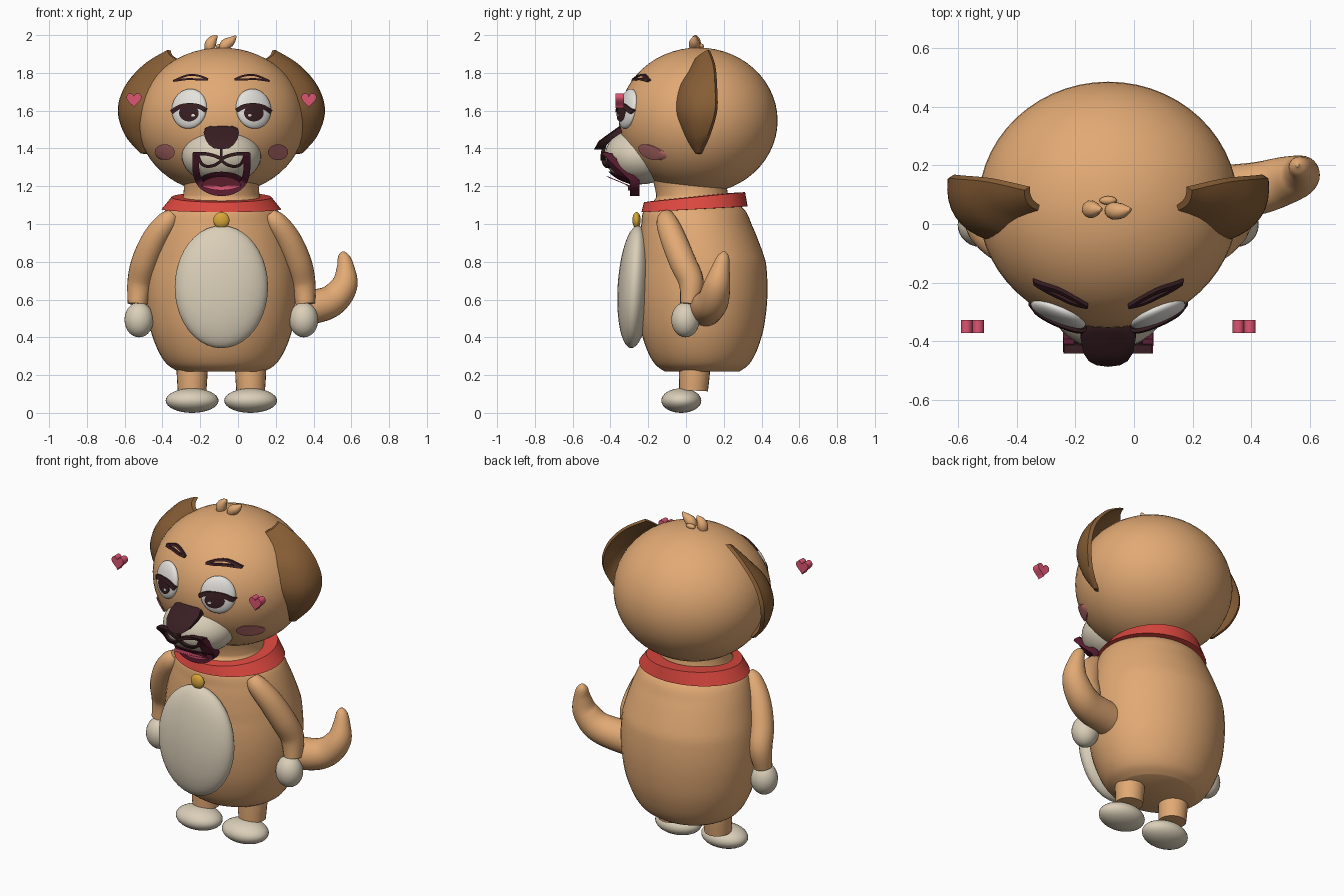
import bpy, bmesh, math
from mathutils import Vector, Matrix

if "Cube" in bpy.data.objects:
    bpy.data.objects.remove(bpy.data.objects["Cube"])

CX = -0.088  # the character's own symmetry plane


def mat(name, rgb):
    m = bpy.data.materials.new(name)
    m.diffuse_color = (*rgb, 1)
    m.use_nodes = True
    m.node_tree.nodes["Principled BSDF"].inputs["Base Color"].default_value = m.diffuse_color
    return m


TAN = mat("tan_fur", (.76, .40, .175))
CREAM = mat("cream_fur", (.70, .62, .48))
BROWN = mat("ear_brown", (.24, .11, .036))
RED = mat("collar_red", (.72, .065, .05))
GOLD = mat("tag_gold", (.68, .38, .04))
DARK = mat("dark_brown", (.04, .013, .016))
MAROON = mat("mouth_maroon", (.11, .013, .035))
PINK = mat("pink", (.72, .09, .17))
BLUSH = mat("cheek_blush", (.55, .17, .17))
WHITE = mat("eye_white", (.78, .76, .72))


def finish(bm, name, m, angle=40):
    bmesh.ops.recalc_face_normals(bm, faces=bm.faces)
    me = bpy.data.meshes.new(name)
    bm.to_mesh(me)
    bm.free()
    me.materials.append(m)
    ob = bpy.data.objects.new(name, me)
    ob.location.x = CX
    bpy.context.collection.objects.link(ob)
    bpy.ops.object.select_all(action='DESELECT')
    ob.select_set(True)
    bpy.context.view_layer.objects.active = ob
    bpy.ops.object.shade_smooth_by_angle(angle=math.radians(angle))
    return ob


def smooth(pts, n=6):
    """Catmull-Rom interpolation of tuples of any length."""
    p = [pts[0], *pts, pts[-1]]
    out = []
    for i in range(1, len(p) - 2):
        for k in range(n):
            t = k / n
            out.append(tuple(.5 * (2 * b + (c - a) * t + (2 * a - 5 * b + 4 * c - d) * t * t
                                   + (3 * b - a - 3 * c + d) * t ** 3)
                             for a, b, c, d in zip(*p[i - 1:i + 3])))
    return out + [tuple(pts[-1])]


def ellipsoid(name, c, r, m, rx=0, rz=0, seg=40):
    bm = bmesh.new()
    M = (Matrix.Translation(c) @ Matrix.Rotation(rz, 4, 'Z') @ Matrix.Rotation(rx, 4, 'X')
         @ Matrix.Diagonal((*r, 1)))
    bmesh.ops.create_uvsphere(bm, u_segments=seg, v_segments=seg // 2, radius=1, matrix=M)
    return finish(bm, name, m)


def loft(name, rings, m, caps=True):
    bm = bmesh.new()
    vs = [[bm.verts.new(p) for p in ring] for ring in rings]
    n = len(vs[0])
    pairs = list(zip(vs, vs[1:])) + ([] if caps else [(vs[-1], vs[0])])
    for a, b in pairs:
        for i in range(n):
            bm.faces.new((a[i], a[(i + 1) % n], b[(i + 1) % n], b[i]))
    if caps:
        bm.faces.new(vs[0])
        bm.faces.new(vs[-1])
    return finish(bm, name, m)


def oval(y, z, rx, ry, tilt=0, n=48):
    return [(rx * math.cos(a), y + ry * math.sin(a), z + tilt * ry * math.sin(a))
            for a in (2 * math.pi * i / n for i in range(n))]


def tube(name, pts, m, n=20):
    """Tapered limb through (x, y, z, radius) points."""
    p = smooth(pts)
    rings = []
    for i, q in enumerate(p):
        d = Vector(p[min(i + 1, len(p) - 1)][:3]) - Vector(p[max(i - 1, 0)][:3])
        d.normalize()
        u = d.cross(Vector((0, 1, 0))).normalized()
        v = d.cross(u)
        rings.append([Vector(q[:3]) + q[3] * (math.cos(a) * u + math.sin(a) * v)
                      for a in (2 * math.pi * k / n for k in range(n))])
    return loft(name, rings, m)


def plate(name, outline, yf, th, m, s=1):
    """Closed x-z outline laid on the surface y = yf(x, z), th thick."""
    cx = sum(p[0] for p in outline) / len(outline)
    cz = sum(p[1] for p in outline) / len(outline)
    rings = []
    for f, back in ((.02, 0), (.35, 0), (.7, 0), (1, 0), (1, th), (.7, th), (.02, th)):
        pts = [(cx + (x - cx) * f, cz + (z - cz) * f) for x, z in outline]
        rings.append([(s * x, yf(x, z) + back, z) for x, z in pts])
    return loft(name, rings, m)


def strip(name, pts, w, yf, th, m, s=1):
    """Painted line of half width w along x-z points, laid on yf."""
    p = smooth(pts)
    rings = []
    for i, (x, z) in enumerate(p):
        a, b = p[max(i - 1, 0)], p[min(i + 1, len(p) - 1)]
        d = Vector((b[0] - a[0], b[1] - a[1])).normalized() * w
        e = [(x - d.y, z + d.x), (x + d.y, z - d.x)]
        rings.append([(s * q[0], yf(*q) + k, q[1]) for q, k in
                      ((e[0], 0), (e[1], 0), (e[1], th), (e[0], th))])
    return loft(name, rings, m)


def bulge(y, ry, x0, rx, z0, rz, off):
    return lambda x, z: y - off - ry * math.sqrt(
        max(0, 1 - ((x - x0) / rx) ** 2 - ((z - z0) / rz) ** 2))


def circle(x, z, rx, rz, n=28):
    return [(x + rx * math.cos(2 * math.pi * i / n), z + rz * math.sin(2 * math.pi * i / n))
            for i in range(n)]


# Body with neck, belly, collar, tag
prof = [(.22, .23), (.26, .29), (.34, .34), (.46, .38), (.62, .4), (.78, .393), (.92, .362),
        (1.02, .328), (1.08, .29), (1.13, .215), (1.17, .2), (1.24, .2)]
loft("body", [oval(.085 - .045 * max(0, z - .8) / .3, z, r, r * (.865 + .1 * max(0, z - 1) / .2))
              for z, r in smooth(prof)], TAN)
ellipsoid("belly", (0, -.272, .667), (.247, .09, .325), CREAM, rx=-.06)
loft("collar", [oval(.045, 1.078, .317, .281, .055), oval(.045, 1.142, .265, .268, .1),
                oval(.04, 1.145, .19, .19, .1), oval(.04, 1.075, .19, .19, .055)], RED, caps=False)
ellipsoid("tag", (0, -.262, 1.02), (.043, .022, .043), GOLD)

# Head, muzzle, hair
ellipsoid("head", (0, .065, 1.547), (.443, .42, .387), TAN, seg=56)
ellipsoid("muzzle", (0, -.24, 1.36), (.21, .19, .15), CREAM)
tube("hair_left", [(-.06, .05, 1.9, .02), (-.06, .05, 1.945, .03), (-.045, .05, 1.975, .024),
                   (-.022, .05, 1.998, .005)], TAN, 14)
tube("hair_right", [(.01, .05, 1.9, .02), (.02, .045, 1.945, .03), (.05, .045, 1.968, .024),
                    (.077, .05, 1.995, .005)], TAN, 14)
ellipsoid("hair_back", (0, .08, 1.94), (.03, .015, .015), TAN, seg=16)

# Tail
tube("tail", [(.33, .1, .55, .095), (.5, .12, .565, .09), (.592, .145, .6, .083),
              (.652, .165, .68, .07), (.657, .185, .77, .047), (.647, .198, .83, .03),
              (.645, .2, .855, .006)], TAN, 24)

# Surfaces that the painted details follow
face = bulge(.065, .42, 0, .443, 1.547, .387, .012)
muzzle = bulge(-.24, .19, 0, .21, 1.36, .15, .012)
eye_bulge = bulge(0, .035, .17, .095, 1.61, .105, .006)


def eye(x, z):
    return -.307 + .42 * (x - .17) + .17 * (z - 1.61) + eye_bulge(x, z)


def mouth(x, z):
    return min(max(-.43, min(-.285, -.43 + (1.37 - z) * 1.04)), muzzle(x, z))


def tongue(x, z):
    return min(max(-.43, -.3 - 2.4 * max(0, z - 1.2)), mouth(x, z) - .022)


def nose(x, z):
    return (-.35 - (1.52 - z) * 1.4 if z > 1.44 else -.462 - (1.44 - z) * .55) + 1.2 * x * x


heart = [(.0025 * 16 * math.sin(t) ** 3,
          1.66 + .0027 * (13 * math.cos(t) - 5 * math.cos(2 * t) - 2 * math.cos(3 * t)
                          - math.cos(4 * t)))
         for t in (2 * math.pi * (i + .5) / 32 for i in range(32))]

# Ear rows: outer edge (x, y, z), inner edge (x, y, z)
ear_rows = smooth([(.285, .115, 1.922, .235, .045, 1.87), (.41, .143, 1.845, .275, .015, 1.82),
                   (.51, .153, 1.73, .365, -.035, 1.73), (.547, .153, 1.6, .41, -.055, 1.6),
                   (.51, .115, 1.47, .415, -.01, 1.47), (.43, .07, 1.375, .405, .05, 1.375)])

for s, side in ((-1, "left"), (1, "right")):
    # Limbs
    tube("arm_" + side, [(s * .255, -.1, 1.05, .035), (s * .29, -.1, 1.01, .057),
                         (s * .352, -.067, .92, .068), (s * .405, -.018, .8, .071),
                         (s * .432, .028, .69, .066), (s * .445, .02, .575, .051)], TAN)
    ellipsoid("hand_" + side, (s * .436, -.003, .493), (.077, .075, .093), CREAM, seg=28)
    tube("leg_" + side, [(s * .155, .04, .118, .076), (s * .155, .045, .22, .082),
                         (s * .155, .05, .36, .082)], TAN, 24)
    ellipsoid("foot_" + side, (s * .155, -.025, .065), (.14, .106, .065), CREAM, seg=32)

    # Ear: cupped leaf with thickness
    rings = []
    for ox, oy, oz, ix, iy, iz in ear_rows:
        front, back = [], []
        for k in range(9):
            t = k / 8
            b = .16 * t * (1 - t) * math.hypot(ox - ix, oy - iy) / .2
            x, y = ix + (ox - ix) * t + .86 * b, iy + (oy - iy) * t - .5 * b
            z = iz + (oz - iz) * t
            front.append((s * x, y, z))
            back.append((s * (x - .018), y + .012, z - .004))
        rings.append(front + back[::-1])
    loft("ear_" + side, rings, BROWN)

    # Eyes, lashes, brows
    ellipsoid("eye_" + side, (s * .17, -.307, 1.61), (.1, .035, .107), WHITE, rx=-.17, rz=s * .4,
              seg=32)
    plate("iris_" + side, circle(.172, 1.588, .052, .045), eye, .009, DARK, s)
    plate("glint_" + side, circle(.15, 1.575, .01, .007, 12),
          lambda x, z: eye(x, z) - .004, .006, WHITE, s)
    strip("lash_" + side, [(.08, 1.6), (.12, 1.622), (.17, 1.628), (.22, 1.62), (.265, 1.592)],
          .012, lambda x, z: eye(x, z) - .006, .012, DARK, s)
    for k, dz in (("upper", .01), ("lower", -.01)):
        strip(f"brow_{k}_{side}", [(.07, 1.766), (.12, 1.775 + dz), (.18, 1.777 + dz),
                                   (.255, 1.757)], .005, face, .014, DARK, s)

    # Cheeks, mouth lines, floating hearts
    plate("cheek_" + side, circle(.3, 1.38, .053, .042), face, .009, BLUSH, s)
    strip("lip_bar_" + side, [(.15, 1.372), (.09, 1.372), (.04, 1.362), (0, 1.345)], .009,
          lambda x, z: mouth(x, z) - .012, .03, DARK, s)
    strip("lip_curve_" + side, [(.125, 1.36), (.105, 1.32), (.075, 1.305), (.035, 1.312),
                                (0, 1.335)], .008, lambda x, z: mouth(x, z) - .008, .02, DARK, s)
    plate("heart_" + side, [(x + .463, z) for x, z in heart], lambda x, z: -.372, .045, PINK, s)

# Mouth, tongue, nose
strip("mouth_rim", [(-.135, 1.375), (-.134, 1.28), (-.112, 1.215), (-.062, 1.178), (0, 1.166),
                    (.062, 1.178), (.112, 1.215), (.134, 1.28), (.135, 1.375)], .018,
      lambda x, z: mouth(x, z) - .012, .05, MAROON)
plate("mouth_inside", circle(0, 1.225, .12, .052), mouth, .04, MAROON)
plate("tongue", [(x, max(z, 1.178 + x * x * 2)) for x, z in circle(0, 1.2, .105, .052)],
      tongue, .012, PINK)
half = [(0, 1.395), (.04, 1.401), (.066, 1.42), (.085, 1.45), (.094, 1.485), (.085, 1.508),
        (.055, 1.52)]
plate("nose", half + [(0, 1.522)] + [(-x, z) for x, z in half[:0:-1]], nose, .05, DARK)
strip("nose_line", [(0, 1.41), (0, 1.375), (0, 1.335)], .006,
      lambda x, z: muzzle(x, z) - .01, .02, DARK)
